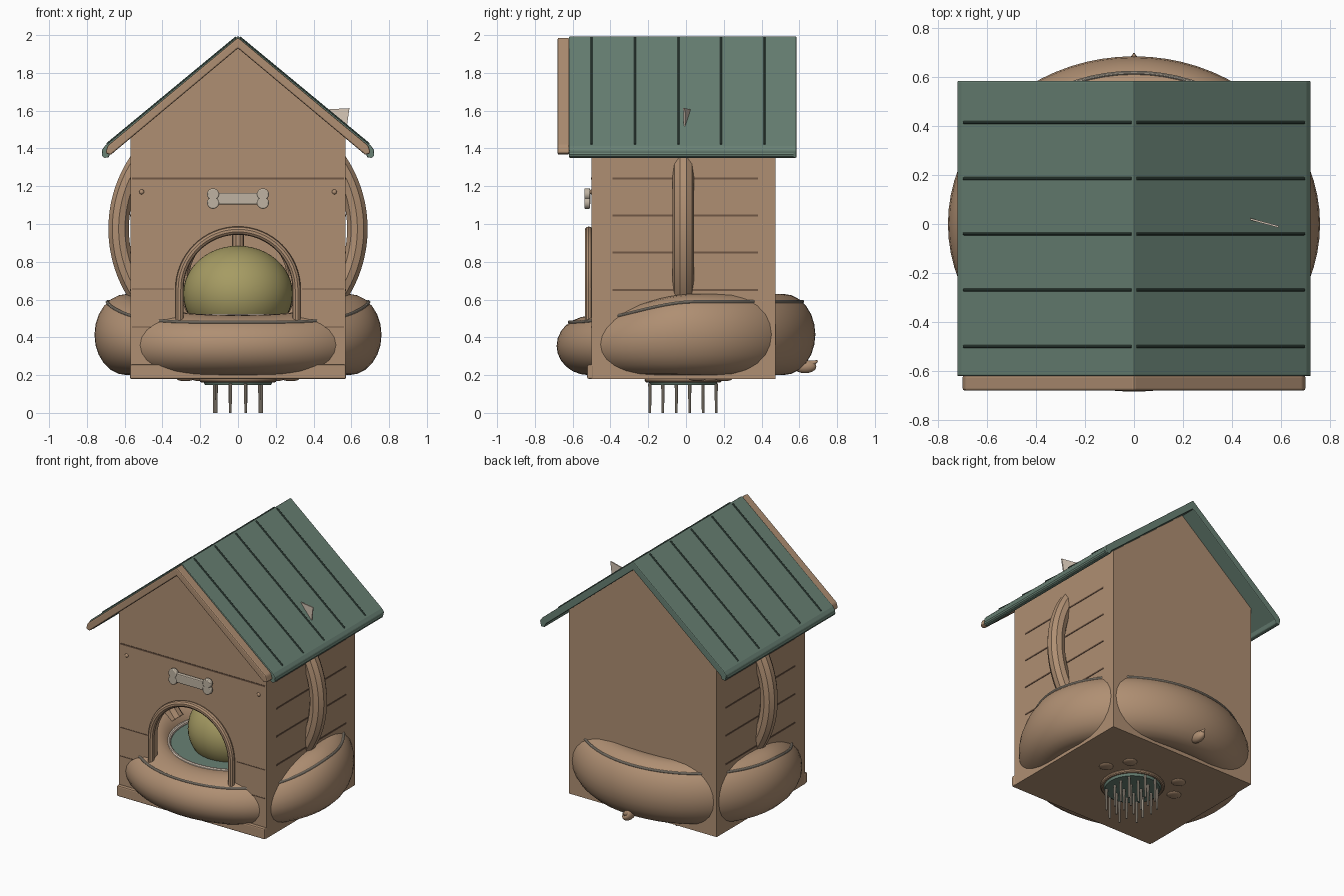
import bpy, bmesh, math
from mathutils import Vector

if "Cube" in bpy.data.objects:
    bpy.data.objects.remove(bpy.data.objects["Cube"])


def material(name, rgb):
    m = bpy.data.materials.new(name)
    m.diffuse_color = (*rgb, 1)
    m.use_nodes = True
    m.node_tree.nodes["Principled BSDF"].inputs["Base Color"].default_value = m.diffuse_color
    return m


WOOD = material("warm wood", (0.43, 0.275, 0.17))
TEAL = material("roof green", (0.14, 0.22, 0.175))
DARK_WOOD = material("groove brown", (0.16, 0.095, 0.06))
DARK_TEAL = material("groove green", (0.055, 0.095, 0.075))
OLIVE = material("olive ball", (0.38, 0.33, 0.125))
BONE = material("bone grey", (0.52, 0.45, 0.36))
CREAM = material("cream", (0.68, 0.57, 0.47))


def finish(ob, name, mat, smooth=True, bevel=0):
    ob.name = name
    ob.data.materials.clear()
    ob.data.materials.append(mat)
    if bevel:
        b = ob.modifiers.new("bevel", 'BEVEL')
        b.width, b.segments = bevel, 2
        b.limit_method = 'ANGLE'
    if smooth:
        bpy.ops.object.select_all(action='DESELECT')
        ob.select_set(True)
        bpy.context.view_layer.objects.active = ob
        bpy.ops.object.shade_smooth_by_angle(angle=math.radians(35))
    return ob


def prism(name, pts, y0, y1, mat, bevel=0, smooth=False):
    """Extrude an xz outline from y0 to y1."""
    bm = bmesh.new()
    face = bm.faces.new([bm.verts.new((x, y0, z)) for x, z in pts])
    ext = bmesh.ops.extrude_face_region(bm, geom=[face])
    moved = [g for g in ext["geom"] if isinstance(g, bmesh.types.BMVert)]
    bmesh.ops.translate(bm, verts=moved, vec=(0, y1 - y0, 0))
    bmesh.ops.recalc_face_normals(bm, faces=bm.faces)
    me = bpy.data.meshes.new(name)
    bm.to_mesh(me)
    bm.free()
    ob = bpy.data.objects.new(name, me)
    bpy.context.collection.objects.link(ob)
    return finish(ob, name, mat, smooth, bevel)


def box(name, lo, hi, mat, bevel=0):
    return prism(name, [(lo[0], lo[2]), (hi[0], lo[2]), (hi[0], hi[2]), (lo[0], hi[2])],
                 lo[1], hi[1], mat, bevel)


def tube(name, pts, r, mat, cyclic=False):
    cu = bpy.data.curves.new(name, 'CURVE')
    cu.dimensions = '3D'
    cu.bevel_depth, cu.bevel_resolution, cu.use_fill_caps = r, 3, True
    sp = cu.splines.new('POLY')
    sp.points.add(len(pts) - 1)
    for p, co in zip(sp.points, pts):
        p.co = (*co, 1)
    sp.use_cyclic_u = cyclic
    ob = bpy.data.objects.new(name, cu)
    bpy.context.collection.objects.link(ob)
    bpy.ops.object.select_all(action='DESELECT')
    ob.select_set(True)
    bpy.context.view_layer.objects.active = ob
    bpy.ops.object.convert(target='MESH')
    return finish(bpy.context.object, name, mat)


def ellipsoid(name, loc, size, mat, seg=32):
    bpy.ops.mesh.primitive_uv_sphere_add(segments=seg, ring_count=seg // 2, location=loc)
    ob = bpy.context.object
    ob.scale = size
    return finish(ob, name, mat)


def cone(name, loc, r1, r2, depth, mat, seg=48):
    bpy.ops.mesh.primitive_cone_add(vertices=seg, radius1=r1, radius2=r2, depth=depth, location=loc)
    return finish(bpy.context.object, name, mat)


def mirrored(right):
    """Close a right-hand outline by reflecting it in x."""
    return right + [(-x, z) for x, z in reversed(right) if x > 1e-6]


def arc(r, a0, a1, n, cx=0, cz=0):
    angles = [math.radians(a0 + (a1 - a0) * i / n) for i in range(n + 1)]
    return [(cx + r * math.cos(a), cz + r * math.sin(a)) for a in angles]


# House shell, hollow with an arched doorway
shell = prism("house_walls", mirrored([(0, 1.94), (0.57, 1.468), (0.57, 0.18)]), -0.5, 0.475, WOOD)
room = prism("room_cutter", mirrored([(0, 1.88), (0.54, 1.43), (0.54, 0.21)]), -0.47, 0.445, WOOD)
door = prism("door_cutter", arc(0.295, 0, 180, 24, 0, 0.655) + [(-0.295, 0.42), (0.295, 0.42)],
             -0.7, -0.4, WOOD)
for cutter in (room, door):
    cutter.hide_render = True
    cutter.hide_set(True)
    mod = shell.modifiers.new("cut", 'BOOLEAN')
    mod.operation, mod.object = 'DIFFERENCE', cutter
box("base_board", (-0.572, -0.523, 0.18), (0.572, -0.49, 0.255), WOOD, 0.008)

# Plank grooves
for z in (1.24, 1.045, 0.85, 0.65):
    for s in (-1, 1):
        x0, x1 = sorted((s * 0.56, s * 0.573))
        box("side_groove", (x0, -0.39, z - 0.005), (x1, 0.38, z + 0.005), DARK_WOOD)
box("front_groove", (-0.56, -0.503, 1.235), (0.56, -0.49, 1.245), DARK_WOOD)
for z, inner in ((0.655, 0.34), (0.455, 0.46)):
    for s in (-1, 1):
        x0, x1 = sorted((s * inner, s * 0.56))
        box("short_groove", (x0, -0.502, z - 0.003), (x1, -0.49, z + 0.003), DARK_WOOD)

# Roof, front barge boards, eave lips and ribs
prism("roof", mirrored([(0, 1.995), (0.705, 1.413), (0.722, 1.39), (0.712, 1.35),
                        (0.685, 1.352), (0.675, 1.377), (0, 1.935)][:1] +
                       [(0.705, 1.413), (0.722, 1.39), (0.712, 1.35), (0.685, 1.352), (0.675, 1.377)])
      [:6] + [(0, 1.935)] +
      [(-0.675, 1.377), (-0.685, 1.352), (-0.712, 1.35), (-0.722, 1.39), (-0.705, 1.413)],
      -0.62, 0.585, TEAL, 0.006)
half = [(0.69, 1.415), (0.702, 1.375), (0.675, 1.365)]
prism("barge_boards", [(0, 1.988)] + half + [(0, 1.93)] + [(-x, z) for x, z in reversed(half)],
      -0.68, -0.618, WOOD, 0.008)
for s in (-1, 1):
    tube("eave_lip", [(s * 0.703, -0.62, 1.368), (s * 0.703, 0.57, 1.368)], 0.018, TEAL)
    for y in (0.415, 0.185, -0.04, -0.27, -0.5):
        tube("roof_rib", [(s * 0.01, y, 1.988), (s * 0.695, y, 1.422)], 0.006, DARK_TEAL)

# Oval cushion, lower at the front
bpy.ops.mesh.primitive_torus_add(major_radius=1, minor_radius=0.5, major_segments=72, minor_segments=24)
cushion = bpy.context.object


def cushion_top(y):
    t = min(max((y + 0.6) / 0.65, 0), 1)
    return 0.51 + 0.12 * t * t * (3 - 2 * t)


for v in cushion.data.vertices:
    a = math.atan2(v.co.y, v.co.x)
    w = (math.hypot(v.co.x, v.co.y) - 1) * 2 * 0.17
    y = (0.515 + w) * math.sin(a)
    top = cushion_top(y)
    z = (top + 0.2) / 2 + v.co.z * (top - 0.2)
    v.co = Vector(((0.59 + w) * math.cos(a), y, z))
finish(cushion, "cushion", WOOD)

# Piping along the cushion's outer top edge
piping = []
for i in range(72):
    a = 2 * math.pi * i / 72
    y = 0.618 * math.sin(a)
    mid = (cushion_top(y) + 0.2) / 2
    piping.append((0.693 * math.cos(a), y, mid + (cushion_top(y) - mid) * 0.81))
tube("cushion_piping", piping, 0.008, BONE, True)
ellipsoid("tail_nub", (0, 0.63, 0.245), (0.032, 0.06, 0.035), WOOD, 20)
nub = cone("tail_tip", (0, 0.672, 0.264), 0.026, 0.004, 0.055, WOOD, 20)
nub.rotation_euler = (math.radians(-65), 0, 0)

# Hooped handles emerging from the side walls
for s in (-1, 1):
    tube("side_hoop", [(s * x, -0.015, z) for x, z in arc(0.632, -42, 44, 32, 0, 0.975)], 0.057, WOOD)

# Doorway trim
trim = [(0.31, 0.47)] + arc(0.31, 0, 180, 32, 0, 0.655) + [(-0.31, 0.47)]
tube("door_trim", [(x, -0.515, z) for x, z in trim], 0.022, WOOD)

# Bone plaque and pegs
box("bone_bar", (-0.125, -0.535, 1.103), (0.125, -0.505, 1.165), BONE, 0.006)
for s in (-1, 1):
    for z in (1.112, 1.157):
        prism("bone_end", arc(0.032, 0, 345, 23, s * 0.132, z), -0.538, -0.508, BONE, 0.006, True)
    ellipsoid("wall_peg", (s * 0.51, -0.5, 1.17), (0.013, 0.01, 0.013), WOOD, 16)

# Tray, rim, ball and ball holder inside
cone("tray", (0, 0, 0.36), 0.42, 0.435, 0.29, TEAL, 64)
tube("tray_rim", [(x, y, 0.51) for x, y in arc(0.44, 0, 354, 59)], 0.015, CREAM, True)
ellipsoid("ball", (0, -0.05, 0.63), (0.29, 0.29, 0.255), OLIVE, 48)
tube("ball_hoop", [(x, 0.05, z) for x, z in arc(0.29, 0, 350, 35, 0, 0.7)], 0.03, WOOD, True)
tube("ball_post", [(0, -0.03, 0.86), (0, -0.03, 1.0)], 0.032, WOOD)

# Brush plate, pads and bristles below
cone("brush_plate", (0, -0.015, 0.165), 0.175, 0.19, 0.035, TEAL)
tube("brush_rim", [(x, y - 0.015, 0.174) for x, y in arc(0.19, 0, 350, 35)], 0.014, WOOD, True)
for s in (-1, 1):
    for x, y in ((0.28, 0.06), (0.2, 0.2)):
        ellipsoid("under_pad", (s * x, y, 0.18), (0.045, 0.045, 0.012), WOOD, 20)
for j, y in enumerate((-0.195, -0.125, -0.052, 0.02, 0.092, 0.163)):
    xs = (-0.04, 0.04) if j in (0, 5) else ((-0.125, -0.042, 0.042, 0.125) if j % 2 else
                                            (-0.115, -0.04, 0.04, 0.115))
    for x in xs:
        cone("bristle", (x, y * 0.98, 0.078), 0.0065, 0.009, 0.156, BONE, 10)

# Small pennant on the right roof slope
pennant = prism("pennant", [(0.475, 1.607), (0.59, 1.613), (0.575, 1.51)], -0.004, 0.004, CREAM)
for v in pennant.data.vertices:
    v.co.y += 0.02 - 0.27 * (v.co.x - 0.475)
